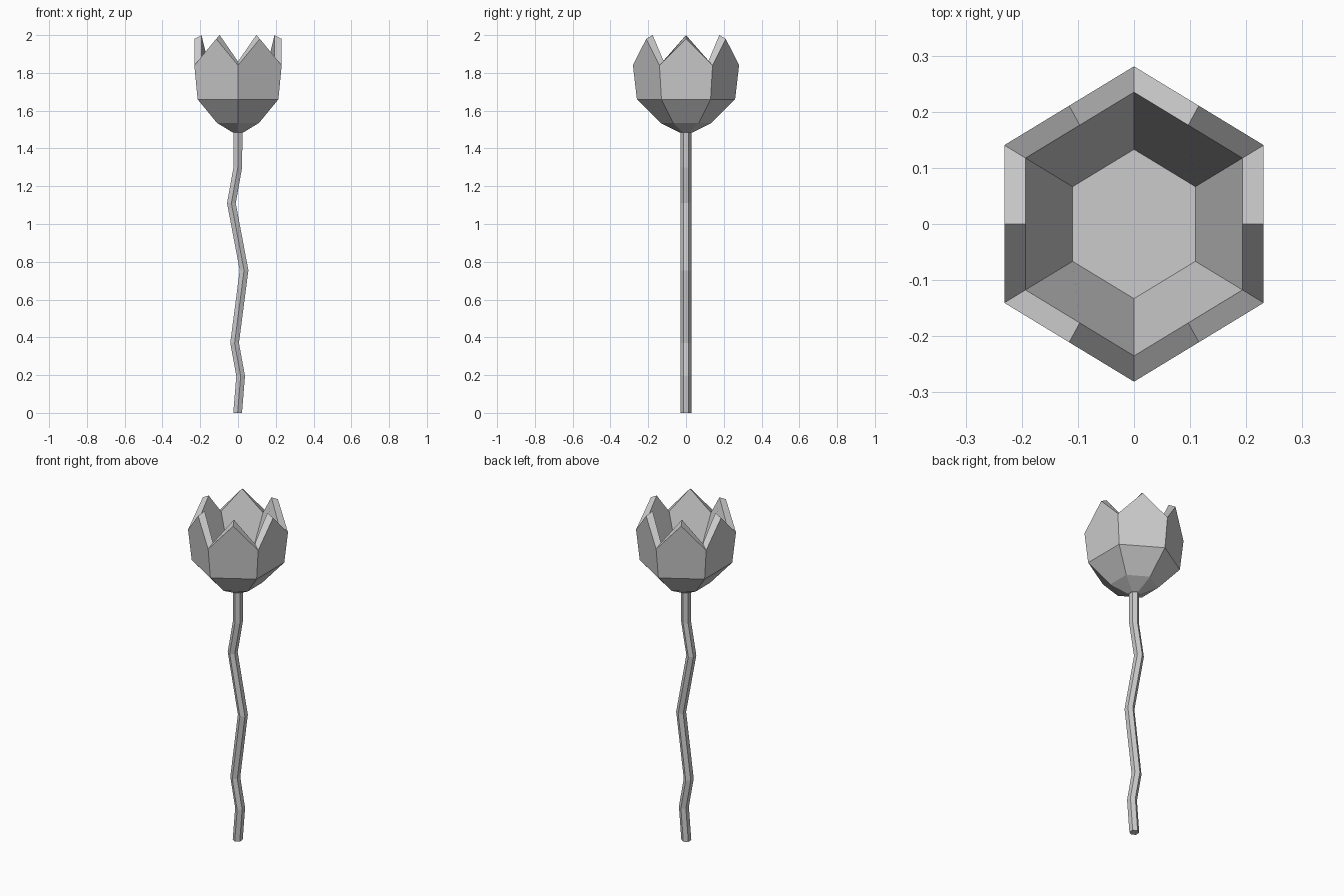
import bpy, bmesh, math
from mathutils import Vector

if "Cube" in bpy.data.objects:
    bpy.data.objects.remove(bpy.data.objects["Cube"])

SQUASH = 0.95  # hexagons are slightly narrower in x


def hexagon(bm, r, z, cx=0.0):
    """Ring of six vertices with corners pointing along +y and -y."""
    return [bm.verts.new((cx + SQUASH * r * math.sin(k * math.pi / 3),
                          r * math.cos(k * math.pi / 3), z)) for k in range(6)]


def bridge(bm, a, b):
    for i in range(6):
        j = (i + 1) % 6
        bm.faces.new((a[i], a[j], b[j], b[i]))


def tips(bm, ring, z):
    """Petal points above the middle of each hexagon side."""
    out = []
    for i in range(6):
        mid = (ring[i].co + ring[(i + 1) % 6].co) / 2
        out.append(bm.verts.new((mid.x, mid.y, z)))
    return out


def finish(bm, name):
    bmesh.ops.recalc_face_normals(bm, faces=bm.faces[:])
    me = bpy.data.meshes.new(name)
    bm.to_mesh(me)
    bm.free()
    ob = bpy.data.objects.new(name, me)
    bpy.context.collection.objects.link(ob)
    return ob


# Crooked stem: (x offset, height)
bm = bmesh.new()
path = [(-0.002, 0), (0.014, 0.195), (-0.018, 0.37), (0.032, 0.755),
        (-0.035, 1.11), (-0.001, 1.3), (0, 1.49)]
rings = [hexagon(bm, 0.028, z, x) for x, z in path]
for a, b in zip(rings, rings[1:]):
    bridge(bm, a, b)
bm.faces.new(rings[0])
bm.faces.new(rings[-1])
finish(bm, "stem")

# Flower cup with six pointed petals
bm = bmesh.new()
outer = [hexagon(bm, r, z) for r, z in
         [(0.035, 1.485), (0.135, 1.535), (0.26, 1.66), (0.281, 1.84)]]
inner = [hexagon(bm, r, z) for r, z in [(0.133, 1.66), (0.235, 1.86)]]
for a, b in zip(outer[:2], outer[1:3]):
    bridge(bm, a, b)
bm.faces.new(outer[0])
bm.faces.new(inner[0])
tip_out = tips(bm, outer[-1], 1.98)
tip_in = tips(bm, inner[-1], 2.0)
for i in range(6):
    j = (i + 1) % 6
    # outside and inside of one petal
    for lo, hi, tip in ((outer[2], outer[3], tip_out), (inner[0], inner[1], tip_in)):
        bm.faces.new((lo[i], lo[j], hi[j], tip[i], hi[i]))
    # the two sloping rim strips
    bm.faces.new((outer[3][i], tip_out[i], tip_in[i], inner[1][i]))
    bm.faces.new((tip_out[i], outer[3][j], inner[1][j], tip_in[i]))
finish(bm, "flower_cup")
